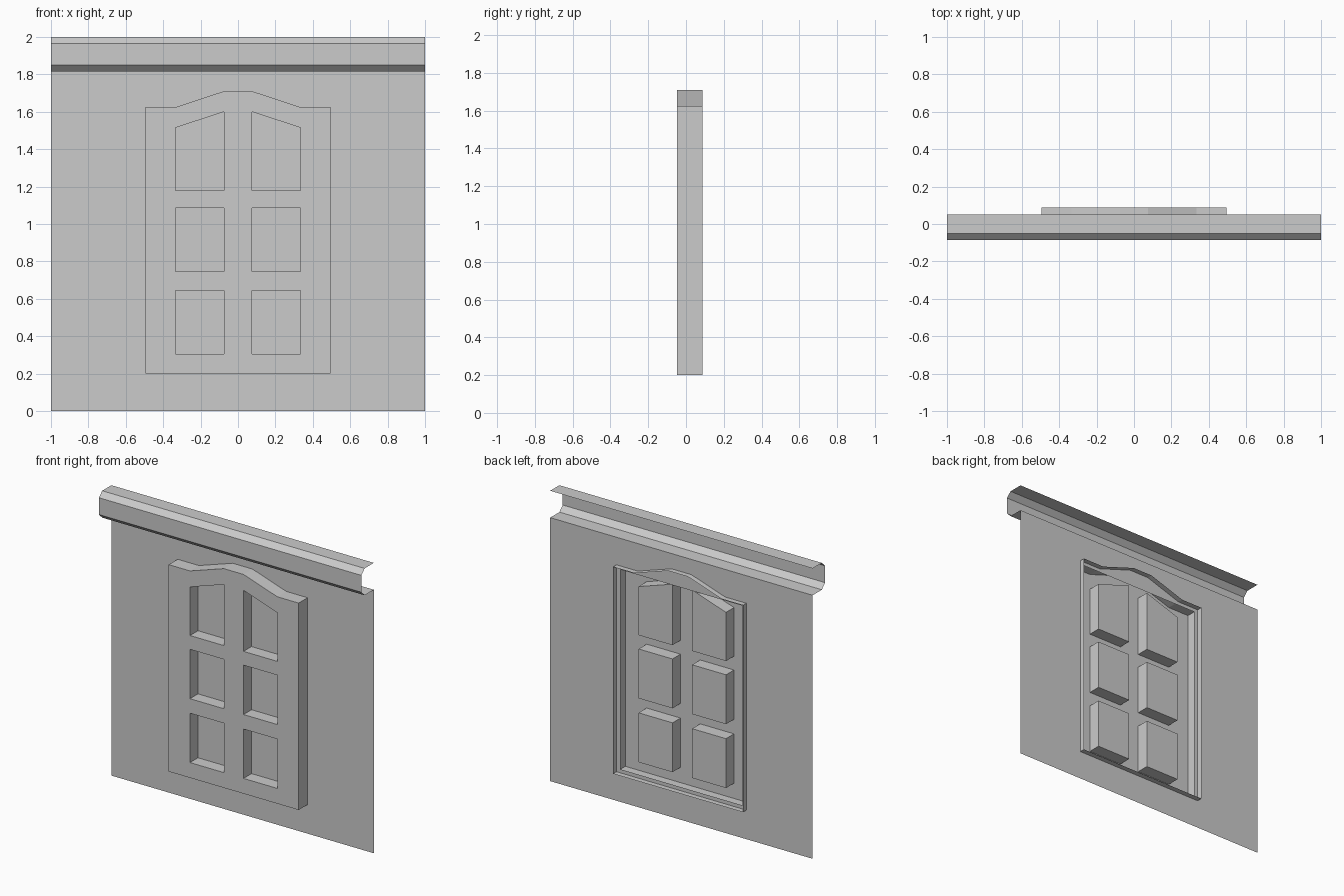
import bpy, bmesh

if "Cube" in bpy.data.objects:
    bpy.data.objects.remove(bpy.data.objects["Cube"])

WALL_Y = 0.05       # plane of the wall sheet
FRONT_Y = -0.047    # face of the window frame
PANE_Y = 0.04       # back of the recessed panes
BACK_Y = 0.087      # rear lip of the window frame


def loop(bm, pts, y):
    """Closed loop of vertices from (x, z) points on plane y."""
    vs = [bm.verts.new((x, y, z)) for x, z in pts]
    return vs, [bm.edges.new((a, b)) for a, b in zip(vs, vs[1:] + vs[:1])]


def skirt(bm, ring, y):
    """Side walls swept from an existing ring to plane y."""
    far = [bm.verts.new((v.co.x, y, v.co.z)) for v in ring]
    n = len(ring)
    for i in range(n):
        j = (i + 1) % n
        bm.faces.new((ring[i], ring[j], far[j], far[i]))
    return far


def finish(bm, name):
    """Make normals consistent, with front-facing sheets toward -y."""
    bmesh.ops.recalc_face_normals(bm, faces=bm.faces)
    bm.normal_update()
    if sum(f.normal.y * f.calc_area() for f in bm.faces) > 0:
        bmesh.ops.reverse_faces(bm, faces=bm.faces)
    me = bpy.data.meshes.new(name)
    bm.to_mesh(me)
    bm.free()
    ob = bpy.data.objects.new(name, me)
    bpy.context.collection.objects.link(ob)
    return ob


def rect(x0, x1, z0, z1):
    return [(x0, z0), (x1, z0), (x1, z1), (x0, z1)]


# Wall sheet with a rectangular opening behind the window
bm = bmesh.new()
edges = loop(bm, rect(-1, 1, 0, 1.815), WALL_Y)[1]
edges += loop(bm, rect(-0.465, 0.465, 0.225, 1.6), WALL_Y)[1]
bmesh.ops.triangle_fill(bm, edges=edges, use_beauty=True)
finish(bm, "wall")

# Cornice: open chamfered profile (y, z) swept along x
profile = [(WALL_Y, 2.0), (-0.05, 2.0), (-0.086, 1.966),
           (-0.086, 1.85), (-0.05, 1.815), (WALL_Y, 1.815)]
bm = bmesh.new()
left, right = [[bm.verts.new((x, y, z)) for y, z in profile] for x in (-1, 1)]
for i in range(len(profile) - 1):
    bm.faces.new((left[i], left[i + 1], right[i + 1], right[i]))
finish(bm, "cornice")

# Window: arched face plate, outer skirt and six recessed panes
half = [(0.495, 0.2), (0.495, 1.625), (0.333, 1.625), (0.075, 1.71)]
outline = half + [(-x, z) for x, z in reversed(half)]
pane_shapes = [
    rect(0.075, 0.333, 0.305, 0.645),
    rect(0.075, 0.333, 0.745, 1.085),
    [(0.075, 1.18), (0.333, 1.18), (0.333, 1.515), (0.075, 1.6)],
]
bm = bmesh.new()
outer, edges = loop(bm, outline, FRONT_Y)
rings = []
for side in (1, -1):
    for shape in pane_shapes:
        ring, ring_edges = loop(bm, [(side * x, z) for x, z in shape], FRONT_Y)
        rings.append(ring)
        edges += ring_edges
bmesh.ops.triangle_fill(bm, edges=edges, use_beauty=True)
skirt(bm, outer, BACK_Y)
for ring in rings:
    bm.faces.new(skirt(bm, ring, PANE_Y))
finish(bm, "window_frame")
